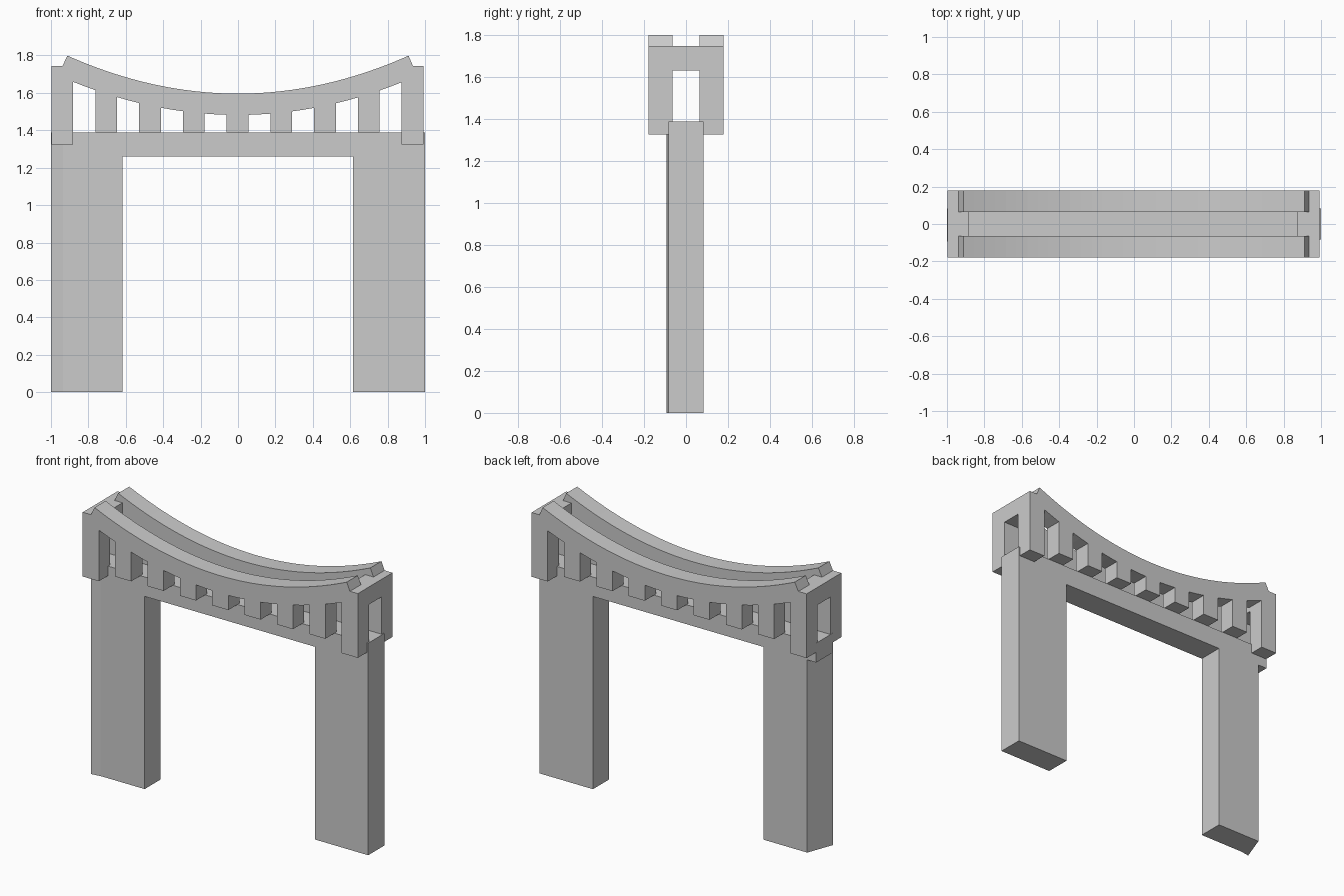
import bpy, bmesh
from mathutils import Vector

cube = bpy.data.objects.get("Cube")
if cube:
    bpy.data.objects.remove(cube, do_unlink=True)

stone = bpy.data.materials.new("grey_stone")
stone.use_nodes = True
stone.diffuse_color = (0.6, 0.6, 0.6, 1)
stone.node_tree.nodes["Principled BSDF"].inputs["Base Color"].default_value = (0.6, 0.6, 0.6, 1)


def extrude(name, outline, offset):
    """Solid made by sweeping a flat outline along an offset."""
    bm = bmesh.new()
    face = bm.faces.new([bm.verts.new(p) for p in outline])
    ext = bmesh.ops.extrude_face_region(bm, geom=[face], use_keep_orig=True)
    moved = [v for v in ext["geom"] if isinstance(v, bmesh.types.BMVert)]
    bmesh.ops.translate(bm, verts=moved, vec=Vector(offset))
    bmesh.ops.recalc_face_normals(bm, faces=bm.faces)
    mesh = bpy.data.meshes.new(name)
    bm.to_mesh(mesh)
    bm.free()
    mesh.materials.append(stone)
    obj = bpy.data.objects.new(name, mesh)
    bpy.context.collection.objects.link(obj)
    return obj


def box(name, x0, x1, y0, y1, z0, z1):
    return extrude(name, [(x0, y0, z0), (x1, y0, z0), (x1, y1, z0), (x0, y1, z0)],
                   (0, 0, z1 - z0))


DEPTH = 0.083                     # half depth of legs and beam
INNER, OUTER = 0.065, 0.179       # near and far face of each arcade
BEAM_LOW, BEAM_TOP = 1.26, 1.387
END_LOW, END_TOP = 1.325, 1.745
SPACING, HALF_POST, SHIFT = 0.234, 0.058, -0.003


def rail_top(x):
    return 1.596 + 0.244 * x * x


def rail_low(x):
    return 1.482 + 0.228 * x * x


# Legs and beam; the right leg has a skewed outer end
box("left_leg", 0.615, 1.0, -DEPTH, DEPTH, 0, BEAM_LOW)
extrude("right_leg", [(-0.617, -DEPTH, 0), (-0.617, DEPTH, 0), (-0.935, DEPTH, 0),
                      (-1.0, -0.093, 0), (-0.935, -DEPTH, 0)], (0, 0, BEAM_LOW))
box("beam", -1.0, 1.0, -DEPTH, DEPTH, BEAM_LOW, BEAM_TOP)
# Small wedge continuing the skewed leg up the beam
extrude("right_leg_cap", [(-0.935, -DEPTH, BEAM_LOW), (-1.0, -DEPTH, BEAM_LOW),
                          (-1.0, -0.093, BEAM_LOW)], (0, 0, BEAM_TOP - BEAM_LOW))

# Arcade outline: sagging rail on top, comb of posts below
outline = [(0.992, END_TOP), (0.935, END_TOP)]
steps = 32
outline += [(x, rail_top(x)) for x in
            (0.912 - 1.824 * i / steps for i in range(steps + 1))]
outline += [(-0.938, END_TOP), (-0.998, END_TOP)]
for i in range(-4, 5):
    centre = i * SPACING + SHIFT
    low = END_LOW if abs(i) == 4 else BEAM_TOP
    a, b = centre - HALF_POST, centre + HALF_POST
    if i == -4:
        a = -0.998
    else:
        outline.append((a, rail_low(a)))
    if i == 4:
        b = 0.992
    outline += [(a, low), (b, low)]
    if i < 4:
        # Soffit of the rail over the opening
        mid = b + SPACING / 2 - HALF_POST
        outline += [(b, rail_low(b)), (mid, rail_low(mid))]

for name, y in (("front_arcade", -OUTER), ("back_arcade", INNER)):
    extrude(name, [(x, y, z) for x, z in outline], (0, OUTER - INNER, 0))

# Lintel and sill joining the two arcades at each end
for side, x0, x1 in (("right", -0.998, -0.881), ("left", 0.875, 0.992)):
    box(side + "_lintel", x0, x1, -INNER, INNER, 1.63, END_TOP)
    box(side + "_sill", x0, x1, -INNER, INNER, END_LOW, BEAM_TOP)
